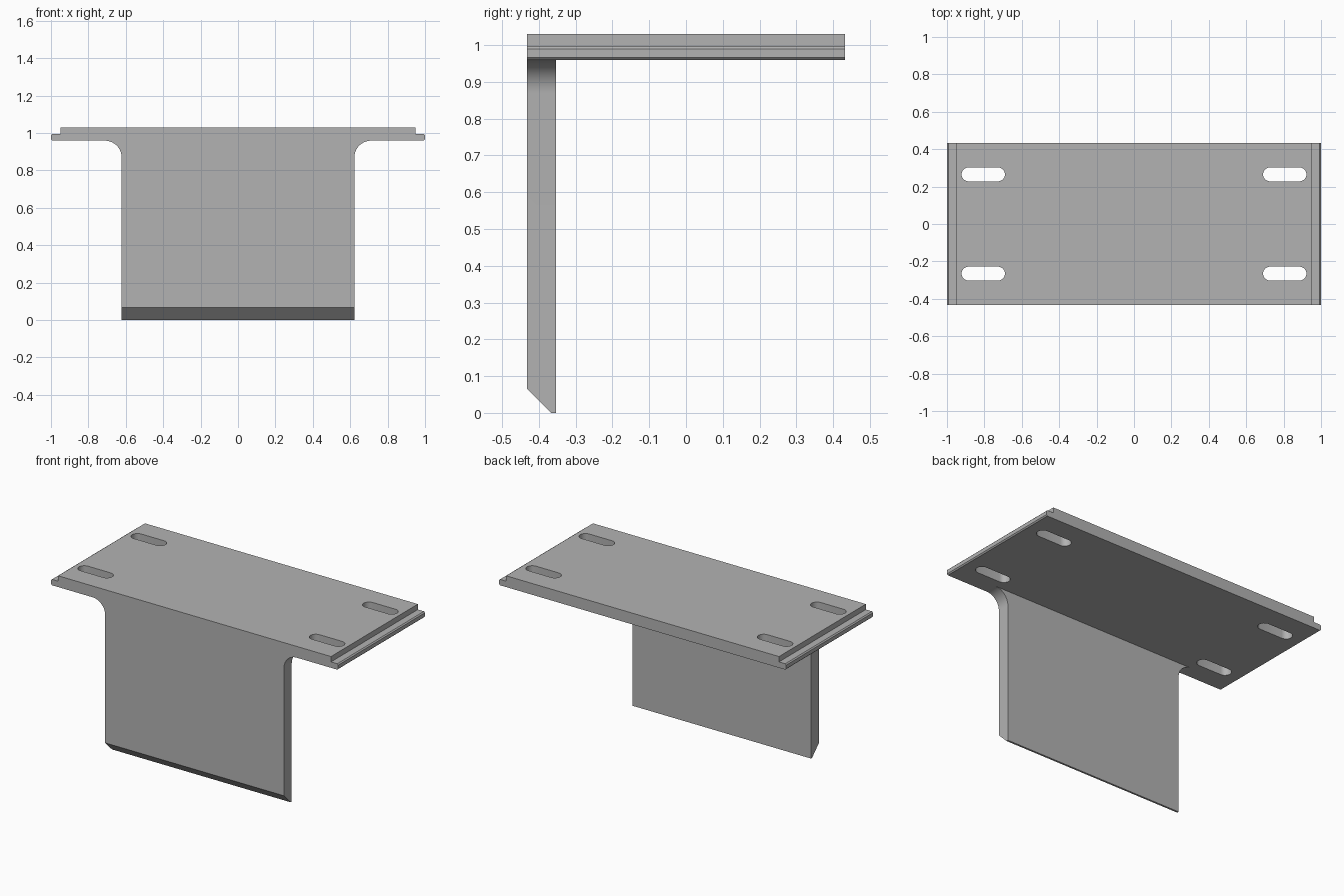
import bpy, bmesh, math
from mathutils import Vector

cube = bpy.data.objects.get("Cube")
if cube:
    bpy.data.objects.remove(cube, do_unlink=True)

grey = bpy.data.materials.new("plain_grey")
grey.use_nodes = True
grey.diffuse_color = (0.45, 0.45, 0.45, 1)
grey.node_tree.nodes["Principled BSDF"].inputs["Base Color"].default_value = (0.45, 0.45, 0.45, 1)

BACK, FRONT, WALL_BACK = 0.432, -0.432, -0.354
TOP, LIP, UNDER = 1.03, 0.996, 0.959


def prism(name, points, direction, cut=None):
    """Extrude a closed outline; cut = (point, normal) trims one corner."""
    bm = bmesh.new()
    face = bm.faces.new([bm.verts.new(p) for p in points])
    new = bmesh.ops.extrude_face_region(bm, geom=[face])["geom"]
    bmesh.ops.translate(bm, vec=direction, verts=[v for v in new if isinstance(v, bmesh.types.BMVert)])
    if cut:
        geom = bm.verts[:] + bm.edges[:] + bm.faces[:]
        bmesh.ops.bisect_plane(bm, geom=geom, plane_co=cut[0], plane_no=cut[1], clear_outer=True)
        bmesh.ops.holes_fill(bm, edges=[e for e in bm.edges if e.is_boundary])
    bmesh.ops.recalc_face_normals(bm, faces=bm.faces)
    mesh = bpy.data.meshes.new(name)
    bm.to_mesh(mesh)
    bm.free()
    mesh.materials.append(grey)
    obj = bpy.data.objects.new(name, mesh)
    bpy.context.collection.objects.link(obj)
    return obj


def arc(cx, cy, r, start, end, steps):
    angles = [math.radians(start + (end - start) * i / steps) for i in range(steps + 1)]
    return [(cx + r * math.cos(a), cy + r * math.sin(a)) for a in angles]


def mirrored(half):
    """Right half outline plus its mirror image, as one loop."""
    return half + [(-x, z) for x, z in reversed(half)]


def combine(target, other, operation):
    mod = target.modifiers.new(operation.title(), "BOOLEAN")
    mod.object, mod.operation, mod.solver = other, operation, "EXACT"
    bpy.context.view_layer.objects.active = target
    bpy.ops.object.modifier_apply(modifier=mod.name)
    bpy.data.objects.remove(other, do_unlink=True)


# Top plate with a stepped, softened lip at each end
c = 0.007
plate_half = [(1 - c, UNDER), (1, UNDER + c), (1, LIP - c), (1 - c, LIP), (0.95, LIP), (0.95, TOP)]
bracket = prism("bracket", [(x, FRONT, z) for x, z in mirrored(plate_half)], (0, BACK - FRONT, 0))

# Front wall with filleted shoulders and a bevelled bottom edge
r, half_width = 0.09, 0.622
wall_half = [(half_width, 0)] + arc(half_width + r, UNDER - r, r, 180, 90, 16) + [(half_width + r, LIP - c)]
wall = prism("front_wall", [(x, FRONT, z) for x, z in mirrored(wall_half)], (0, WALL_BACK - FRONT, 0),
             (Vector((0, FRONT, 0.066)), Vector((0, -1, -1)).normalized()))
combine(bracket, wall, "UNION")

# Four round-ended mounting slots
slot_r, reach = 0.037, 0.079
for sx in (-1, 1):
    for sy in (-1, 1):
        x, y = 0.806 * sx, 0.265 * sy
        outline = arc(x + reach, y, slot_r, -90, 90, 12) + arc(x - reach, y, slot_r, 90, 270, 12)
        slot = prism("slot_cutter", [(px, py, 0.9) for px, py in outline], (0, 0, 0.2))
        slot.hide_render = True
        combine(bracket, slot, "DIFFERENCE")

bpy.ops.object.select_all(action="DESELECT")
bracket.select_set(True)
bpy.context.view_layer.objects.active = bracket
bpy.ops.object.shade_smooth_by_angle(angle=math.radians(30))
